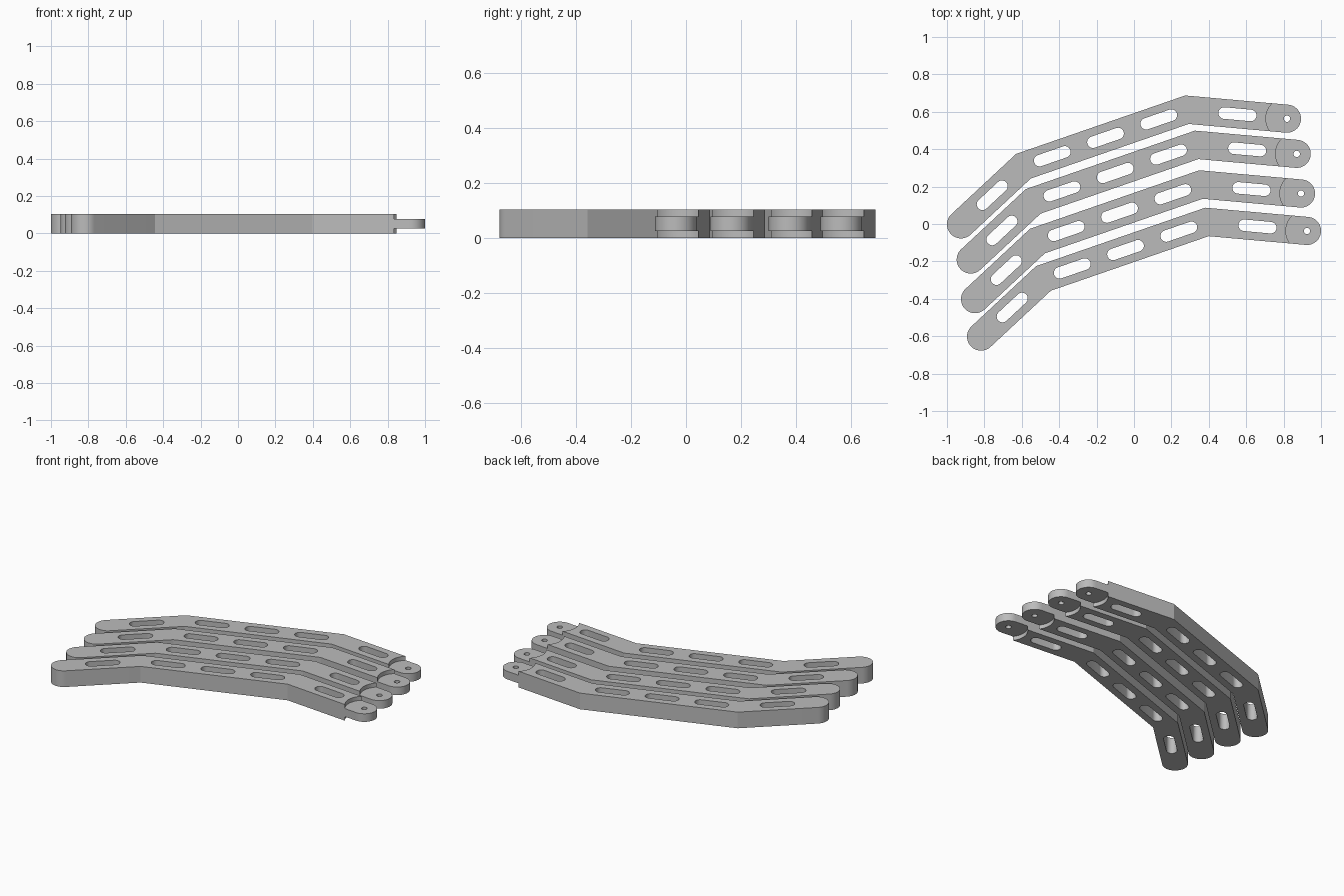
import bpy, bmesh, math
from mathutils import Vector

if "Cube" in bpy.data.objects:
    bpy.data.objects.remove(bpy.data.objects["Cube"])

HEIGHT, HALF_W, SLOT_R, SLOT_HALF = 0.104, 0.075, 0.031, 0.071
# Centre line of one arm: rounded tail, two bends, tongue end
PATH = [Vector(p) for p in [(-0.818, -0.602), (-0.484, -0.291), (0.39, 0.011), (0.925, -0.037)]]
OFFSETS = [(0, 0), (-0.032, 0.2), (-0.055, 0.412), (-0.107, 0.6)]

grey = bpy.data.materials.new("plain grey")
grey.diffuse_color = (0.5, 0.5, 0.5, 1)
grey.use_nodes = True
grey.node_tree.nodes["Principled BSDF"].inputs["Base Color"].default_value = grey.diffuse_color


def arc(centre, radius, start, sweep, n):
    return [centre + radius * Vector((math.cos(start + sweep * i / n), math.sin(start + sweep * i / n)))
            for i in range(n + 1)]


def stadium(a, b, radius):
    d = (b - a).normalized()
    ang = math.atan2(d.y, d.x)
    return (arc(b, radius, ang - math.pi / 2, math.pi, 16)
            + arc(a, radius, ang + math.pi / 2, math.pi, 16))


def slot(a, b, t):
    mid, d = a.lerp(b, t), (b - a).normalized() * SLOT_HALF
    return stadium(mid - d, mid + d, SLOT_R)


# Arm outline: round ends joined by mitred bends
dirs = [(b - a).normalized() for a, b in zip(PATH, PATH[1:])]
miters = []
for d0, d1 in zip(dirs, dirs[1:]):
    n0, n1 = Vector((-d0.y, d0.x)), Vector((-d1.y, d1.x))
    m = (n0 + n1).normalized()
    miters.append(m * HALF_W / m.dot(n0))
a_tail = math.atan2(dirs[0].y, dirs[0].x)
a_tip = math.atan2(dirs[2].y, dirs[2].x)
outline = (arc(PATH[0], HALF_W, a_tail + math.pi / 2, math.pi, 24)
           + [PATH[1] - miters[0], PATH[2] - miters[1]]
           + arc(PATH[3], HALF_W, a_tip - math.pi / 2, math.pi, 24)
           + [PATH[2] + miters[1], PATH[1] + miters[0]])

# Lightening slots and the pin hole
loops = [outline, slot(PATH[0], PATH[1], 0.5), slot(PATH[2], PATH[3], 0.505)]
loops += [slot(PATH[1], PATH[2], t) for t in (0.176, 0.502, 0.828)]
loops.append(arc(PATH[3], 0.017, 0, math.tau, 20)[:-1])

curve = bpy.data.curves.new("arm_profile", 'CURVE')
curve.dimensions = '2D'
curve.fill_mode = 'BOTH'
curve.extrude = HEIGHT / 2
for pts in loops:
    s = curve.splines.new('POLY')
    s.points.add(len(pts) - 1)
    for sp, p in zip(s.points, pts):
        sp.co = (p.x, p.y, 0, 1)
    s.use_cyclic_u = True
profile = bpy.data.objects.new("arm_profile", curve)
bpy.context.collection.objects.link(profile)
mesh = bpy.data.meshes.new_from_object(profile.evaluated_get(bpy.context.evaluated_depsgraph_get()))
bpy.data.objects.remove(profile)


def clean(me, shift=0):
    bm = bmesh.new()
    bm.from_mesh(me)
    bmesh.ops.remove_doubles(bm, verts=bm.verts, dist=1e-5)
    bmesh.ops.translate(bm, verts=bm.verts, vec=(0, 0, shift))
    bmesh.ops.recalc_face_normals(bm, faces=bm.faces)
    bm.to_mesh(me)
    bm.free()


clean(mesh, HEIGHT / 2)
arm = bpy.data.objects.new("arm_1", mesh)
bpy.context.collection.objects.link(arm)

# Round steps cut above and below the tongue, leaving its middle half
cutters = []
for z in (0, HEIGHT):
    bpy.ops.mesh.primitive_cylinder_add(vertices=64, radius=0.113, depth=HEIGHT / 2,
                                        location=(PATH[3].x, PATH[3].y, z))
    cutter = bpy.context.object
    cutter.name = "step_cutter"
    cutter.hide_render = True
    cutters.append(cutter)
    mod = arm.modifiers.new("step", 'BOOLEAN')
    mod.operation, mod.solver, mod.object = 'DIFFERENCE', 'EXACT', cutter
bpy.context.view_layer.update()
final = bpy.data.meshes.new_from_object(arm.evaluated_get(bpy.context.evaluated_depsgraph_get()))
arm.modifiers.clear()
for c in cutters:
    bpy.data.objects.remove(c)
clean(final)
final.materials.clear()
final.materials.append(grey)
for p in final.polygons:
    p.material_index = 0
    p.use_smooth = True
final.set_sharp_from_angle(angle=math.radians(20))

# Four nested arms share the same shape
arm.data = final
for i, (x, y) in enumerate(OFFSETS):
    ob = arm
    if i:
        ob = bpy.data.objects.new(f"arm_{i + 1}", final)
        bpy.context.collection.objects.link(ob)
    ob.location = (x, y, 0)
